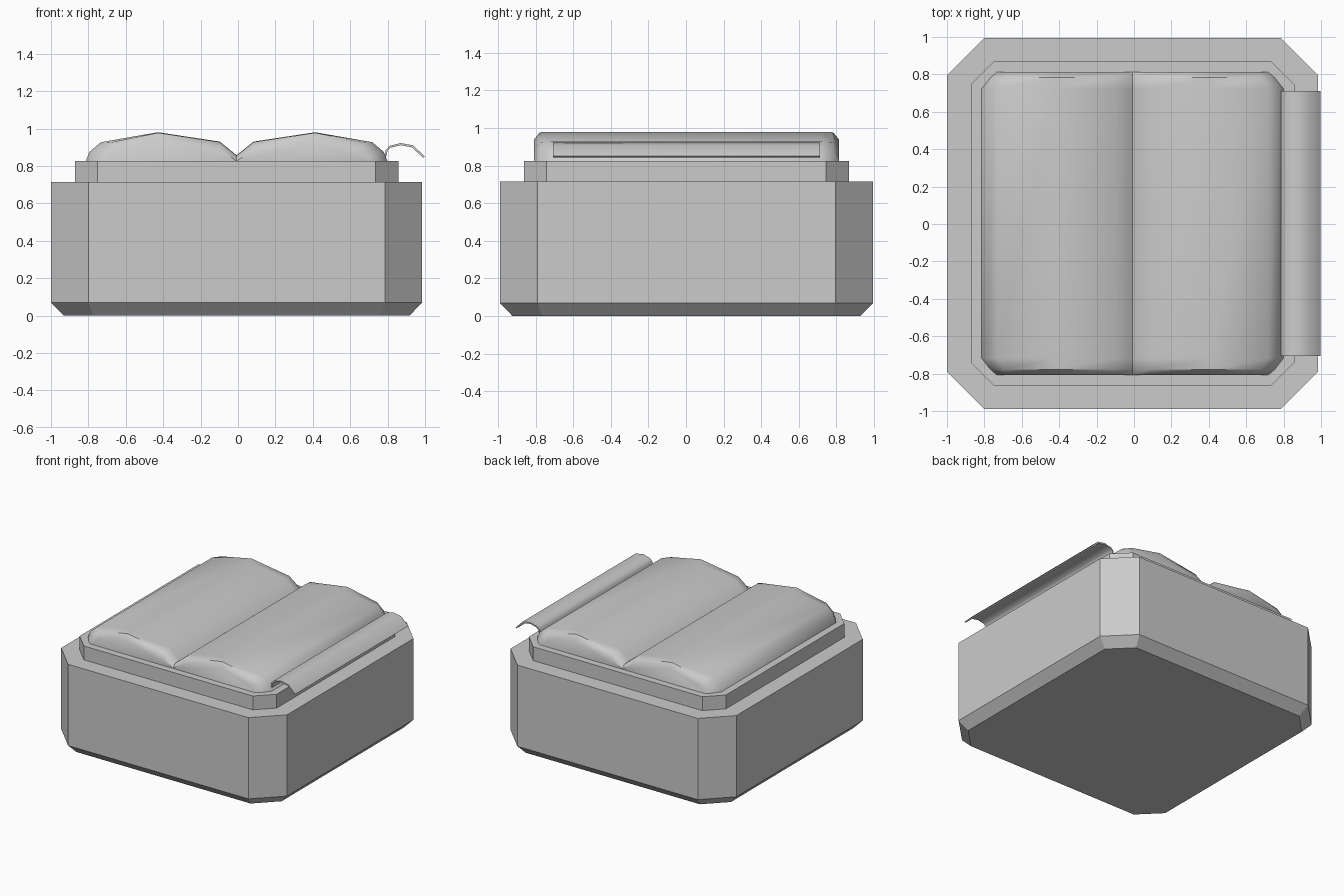
import bpy

if "Cube" in bpy.data.objects:
    bpy.data.objects.remove(bpy.data.objects["Cube"])

CX, CY = -0.0075, 0.0025


def make(name, verts, faces, smooth=None):
    me = bpy.data.meshes.new(name)
    me.from_pydata(verts, [], faces)
    ob = bpy.data.objects.new(name, me)
    bpy.context.collection.objects.link(ob)
    bpy.ops.object.select_all(action='DESELECT')
    ob.select_set(True)
    bpy.context.view_layer.objects.active = ob
    bpy.ops.object.mode_set(mode='EDIT')
    bpy.ops.mesh.select_all(action='SELECT')
    bpy.ops.mesh.normals_make_consistent(inside=False)
    bpy.ops.object.mode_set(mode='OBJECT')
    if smooth:
        bpy.ops.object.shade_smooth_by_angle(angle=smooth)
    return ob


def loft(name, rings, smooth=None):
    """Skin closed rings of equal length and cap both ends."""
    n = len(rings[0])
    verts = [v for r in rings for v in r]
    faces = [(k * n + i, k * n + (i + 1) % n, (k + 1) * n + (i + 1) % n, (k + 1) * n + i)
             for k in range(len(rings) - 1) for i in range(n)]
    faces += [tuple(range(n)), tuple(range(len(verts) - n, len(verts)))]
    return make(name, verts, faces, smooth)


def octagon(h, c, z):
    """Square of half-size h with corners cut by c."""
    a = h - c
    pts = [(h, -a), (h, a), (a, h), (-a, h), (-h, a), (-h, -a), (-a, -h), (a, -h)]
    return [(CX + x, CY + y, z) for x, y in pts]


# Box body with chamfered foot, and the raised step on top
loft("box_body", [octagon(0.925, 0.16, 0), octagon(0.9925, 0.2, 0.07), octagon(0.9925, 0.2, 0.715)])
loft("upper_step", [octagon(0.865, 0.122, 0.715), octagon(0.865, 0.122, 0.825)])

# Two-lobed pillow: half profile mirrored about the crease
half = [(0.807, 0.825), (0.787, 0.875), (0.725, 0.927), (0.42, 0.98), (0.09, 0.93)]
profile = [(-x, z) for x, z in half] + [(0, 0.857)] + half[::-1]


def section(y, limit, drop):
    """Pillow profile at y, squeezed to a narrower outline and lowered."""
    pts = []
    for x, z in profile:
        if abs(x) > 0.7:
            x *= limit / 0.807
        pts.append((CX + x, CY + y, max(0.825, z - drop)))
    return pts


ends = [(0.81, 0.725, 0.04), (0.78, 0.76, 0.003), (0.72, 0.807, 0)]
sections = [section(-y, l, d) for y, l, d in ends] + [section(y, l, d) for y, l, d in ends[::-1]]
loft("pillow", sections, 0.7)

# Thin curled flap on the right side
curl = [(0.783, 0.845), (0.79, 0.885), (0.81, 0.907), (0.87, 0.922), (0.937, 0.91), (0.998, 0.85)]
under = [(0.79, 0.842), (0.799, 0.88), (0.815, 0.897), (0.87, 0.911), (0.931, 0.899), (0.99, 0.843)]
strip = curl + under[::-1]
loft("curled_flap", [[(x, y, z) for x, z in strip] for y in (-0.707, 0.712)], 0.8)
